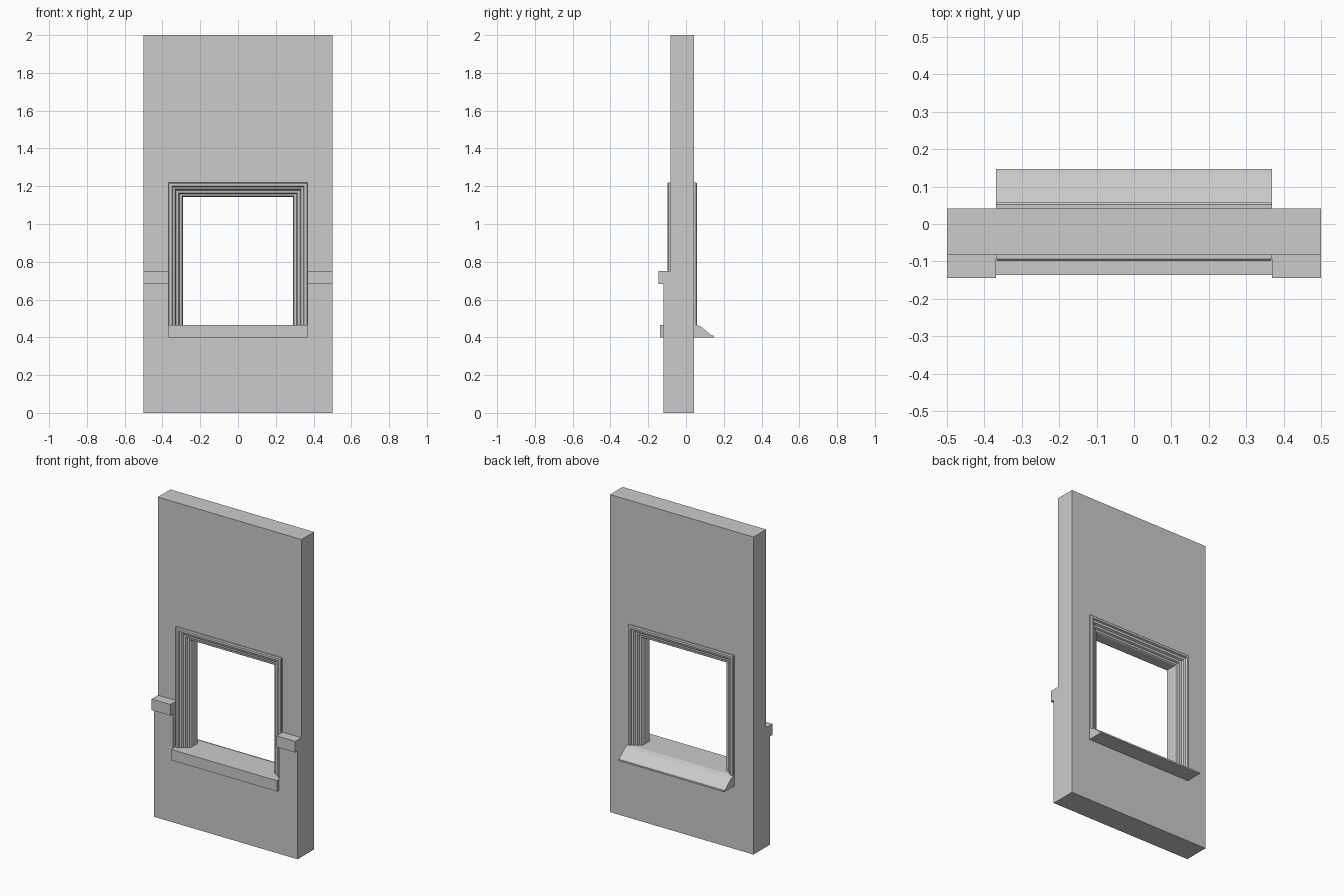
import bpy, bmesh

if "Cube" in bpy.data.objects:
    bpy.data.objects.remove(bpy.data.objects["Cube"])

# Single plain colour
plaster = bpy.data.materials.new("plain_grey")
plaster.diffuse_color = (0.6, 0.6, 0.6, 1)
plaster.use_nodes = True
plaster.node_tree.nodes["Principled BSDF"].inputs["Base Color"].default_value = plaster.diffuse_color


def make_object(name, bm):
    bmesh.ops.recalc_face_normals(bm, faces=bm.faces)
    mesh = bpy.data.meshes.new(name)
    bm.to_mesh(mesh)
    bm.free()
    mesh.materials.append(plaster)
    obj = bpy.data.objects.new(name, mesh)
    bpy.context.collection.objects.link(obj)
    return obj


def loft(name, rings):
    """Skin closed rings of points and cap both ends."""
    bm = bmesh.new()
    loops = [[bm.verts.new(p) for p in ring] for ring in rings]
    n = len(loops[0])
    for a, b in zip(loops, loops[1:]):
        for i in range(n):
            j = (i + 1) % n
            bm.faces.new((a[i], a[j], b[j], b[i]))
    bm.faces.new(loops[0])
    bm.faces.new(loops[-1])
    return make_object(name, bm)


def extrude_x(name, profile, half):
    return loft(name, [[(x, y, z) for y, z in profile] for x in (-half, half)])


HALF, SILL_Z, SILL_TOP, HEAD_Z = 0.369, 0.398, 0.466, 1.22

# Wall with thicker lower part and chair rail
wall = extrude_x("wall", [(0.042, 0), (0.042, 2), (-0.083, 2), (-0.083, 0.752),
                          (-0.145, 0.752), (-0.145, 0.682), (-0.12, 0.682),
                          (-0.12, 0)], 0.5)

# Window opening, which also interrupts the rail
cutter = extrude_x("opening_cutter", [(-0.4, SILL_Z), (0.4, SILL_Z),
                                      (0.4, HEAD_Z), (-0.4, HEAD_Z)], HALF)
cutter.hide_render = True
cut = wall.modifiers.new("opening", 'BOOLEAN')
cut.operation = 'DIFFERENCE'
cut.solver = 'EXACT'
cut.object = cutter
bpy.context.view_layer.objects.active = wall
bpy.ops.object.modifier_apply(modifier=cut.name)
bpy.data.objects.remove(cutter, do_unlink=True)

# Sill: square apron in front, sloping drip ledge behind
extrude_x("window_sill", [(-0.137, SILL_Z), (-0.137, SILL_TOP), (0.052, SILL_TOP),
                          (0.08, 0.456), (0.135, 0.41), (0.147, 0.408),
                          (0.147, SILL_Z)], HALF)

# Moulded frame: (inset from outer edge, height of the moulding from the wall face)
moulding = [(0, 0), (0, 0.010), (0.005, 0.016), (0.019, 0.016), (0.023, 0.007),
            (0.036, 0.003), (0.042, -0.008), (0.055, -0.010), (0.06, -0.02),
            (0.072, -0.022), (0.077, -0.03)]
section = [(d, -0.083 - h) for d, h in moulding]
section += [(d, 0.042 + h) for d, h in reversed(moulding)]
rings = []
for side, z in ((-1, SILL_TOP), (-1, HEAD_Z), (1, HEAD_Z), (1, SILL_TOP)):
    drop = 1 if z == HEAD_Z else 0
    rings.append([(side * (HALF - d), y, z - drop * d) for d, y in section])
loft("window_frame", rings)
